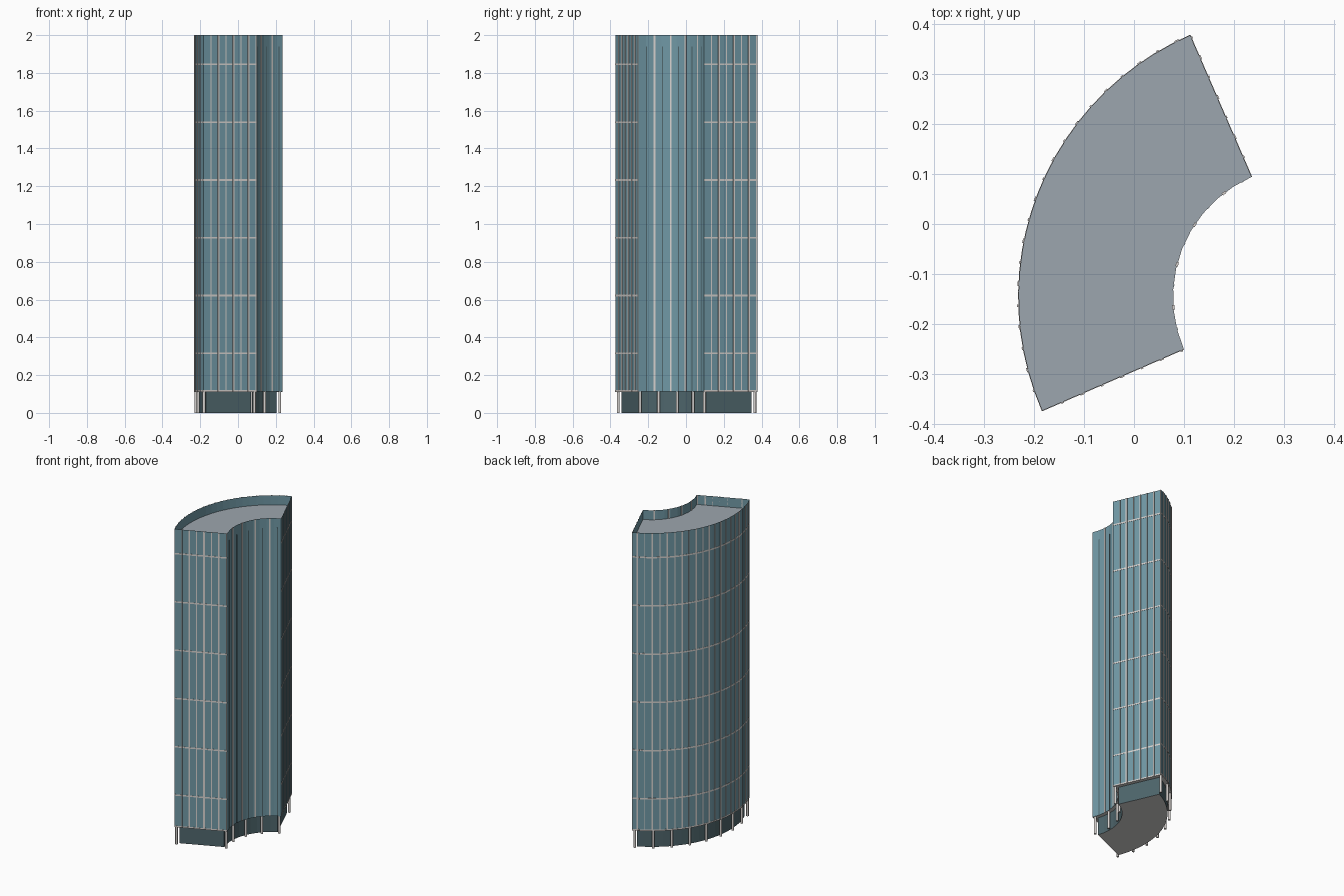
import bpy, bmesh
from math import sin, cos, asin, radians, pi
from mathutils import Matrix, Vector

cube = bpy.data.objects.get("Cube")
if cube:
    bpy.data.objects.remove(cube, do_unlink=True)

# Plan: a quarter of a ring
CENTRE = Vector((0.34, -0.146, 0))
R_IN, R_OUT = 0.262, 0.571
A0, A1 = radians(113.5), radians(203.5)
FLOOR, ROOF, TOP = 0.112, 1.94, 2.0
PITCH = 0.0434


def material(name, rgb):
    m = bpy.data.materials.new(name)
    m.use_nodes = True
    m.diffuse_color = (*rgb, 1)
    m.node_tree.nodes["Principled BSDF"].inputs["Base Color"].default_value = (*rgb, 1)
    return m


GLASS = material("blue_glass", (0.162, 0.314, 0.376))
DARK = material("dark_glass", (0.077, 0.132, 0.15))
ROOFING = material("grey_roof", (0.335, 0.38, 0.425))
TRIM = material("pale_trim", (0.68, 0.65, 0.63))
UNDER = material("underside_grey", (0.66, 0.65, 0.64))


def finish(bm, name, mats):
    mesh = bpy.data.meshes.new(name)
    bm.normal_update()
    bm.to_mesh(mesh)
    bm.free()
    for m in mats:
        mesh.materials.append(m)
    ob = bpy.data.objects.new(name, mesh)
    bpy.context.collection.objects.link(ob)
    return ob


def polar(r, a):
    return CENTRE + Vector((r * cos(a), r * sin(a), 0))


def arc(r, inset, count):
    d = asin(inset / r)
    return [polar(r, A0 + d + (A1 - A0 - 2 * d) * i / count) for i in range(count + 1)]


def sector(name, inset, z0, z1, mats, cap_z, floor_z):
    # Wall sheet with a roof plate and a floor plate
    bm = bmesh.new()
    pts = arc(R_OUT - inset, inset, 22) + arc(R_IN + inset, inset, 10)[::-1]

    def ring(z):
        return [bm.verts.new((p.x, p.y, z)) for p in pts]

    low, high = ring(z0), ring(z1)
    n = len(pts)
    for i in range(n):
        j = (i + 1) % n
        bm.faces.new((low[i], low[j], high[j], high[i]))
    bm.faces.new(ring(cap_z)).material_index = 1
    bm.faces.new(ring(floor_z)[::-1]).material_index = 2
    return finish(bm, name, mats)


def add_box(bm, pos, angle, depth, width, height):
    mat = (Matrix.Translation(pos) @ Matrix.Rotation(angle, 4, 'Z')
           @ Matrix.Diagonal((depth, width, height, 1)))
    bmesh.ops.create_cube(bm, size=1, matrix=mat)


sector("tower_walls", 0, FLOOR, TOP, [GLASS, ROOFING, UNDER], ROOF, FLOOR)
sector("lobby_base", 0.024, 0, FLOOR, [DARK, DARK, UNDER], FLOOR - 0.002, 0)


# Vertical mullions, evenly spaced along a side
def add_mullions(name, length, place, first, step, widths, depth, offset, top, mat):
    bm = bmesh.new()
    for k in range(first, int(length / PITCH) + 1, step):
        pos, angle = place(k * PITCH)
        out = Vector((cos(angle), sin(angle), 0)) * offset
        pos = pos + out + Vector((0, 0, (FLOOR + top) / 2))
        add_box(bm, pos, angle, depth, widths[k % 2], top - FLOOR)
    finish(bm, name, [mat])


def inner_side(s):
    return polar(R_IN, A1 - s / R_IN), A1 - s / R_IN + pi


def outer_side(s):
    return polar(R_OUT, A1 - s / R_OUT), A1 - s / R_OUT


def front_end(s):
    return polar(R_OUT - s, A1), A1 + pi / 2


def back_end(s):
    return polar(R_IN + s, A0), A0 - pi / 2


SPAN, END = A1 - A0, R_OUT - R_IN
WIDTHS = (0.009, 0.005)
add_mullions("inner_mullions", R_IN * SPAN, inner_side, 2, 2, WIDTHS, 0.005, 0, TOP, TRIM)
add_mullions("inner_joints", R_IN * SPAN, inner_side, 1, 2, WIDTHS, 0.003, 0, ROOF, DARK)
for label, length, place in (("outer", R_OUT * SPAN, outer_side),
                             ("front", END, front_end), ("back", END, back_end)):
    add_mullions(label + "_mullions", length, place, 1, 1, WIDTHS, 0.003, 0.0015, TOP, TRIM)

# Horizontal bands round the outer curve and both ends
bands = bmesh.new()
path = [polar(R_IN, A0)] + arc(R_OUT, 0, 22) + [polar(R_IN, A1)]
levels = [FLOOR + 0.004] + [0.315 + 0.306 * i for i in range(6)]
for z in levels:
    for p, q in zip(path, path[1:]):
        d = q - p
        angle = Vector((1, 0)).angle_signed(Vector((d.x, d.y)))
        add_box(bands, (p + q) / 2 + Vector((0, 0, z)), -angle, d.length, 0.002, 0.009)
finish(bands, "floor_bands", [TRIM])

# Columns under the overhang
cols = bmesh.new()
for p in arc(R_OUT - 0.009, 0.012, 8) + arc(R_IN + 0.009, 0.012, 4):
    bmesh.ops.create_cone(cols, cap_ends=True, segments=16, radius1=0.0075, radius2=0.0075,
                          depth=FLOOR,
                          matrix=Matrix.Translation(p + Vector((0, 0, FLOOR / 2))))
for f in cols.faces:
    f.smooth = len(f.verts) == 4
finish(cols, "columns", [TRIM])
